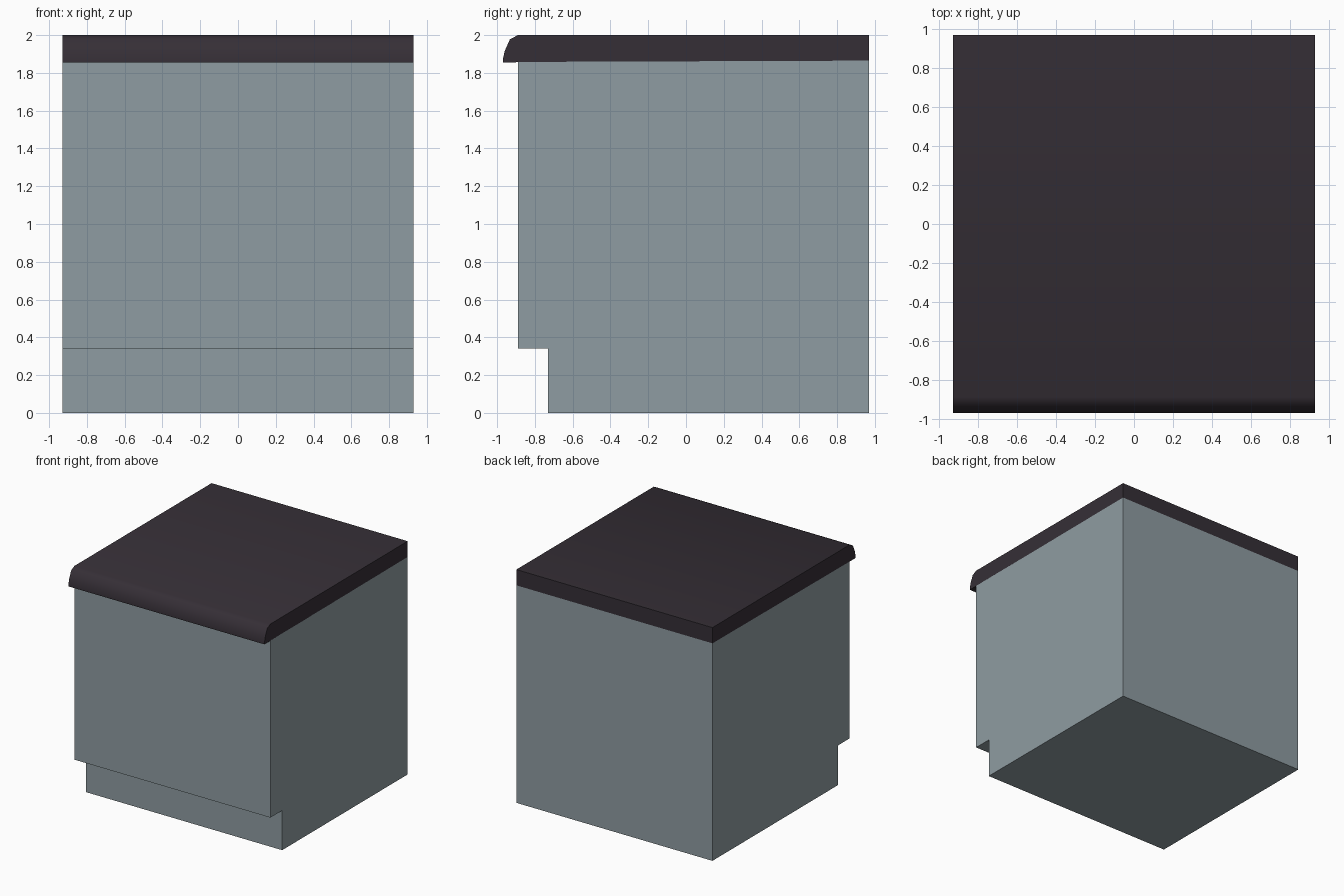
import bpy
import bmesh

if "Cube" in bpy.data.objects:
    bpy.data.objects.remove(bpy.data.objects["Cube"])

HALF_WIDTH = 0.93


def material(name, colour):
    mat = bpy.data.materials.new(name)
    mat.diffuse_color = (*colour, 1.0)
    mat.use_nodes = True
    mat.node_tree.nodes["Principled BSDF"].inputs["Base Color"].default_value = mat.diffuse_color
    return mat


def extrude_profile(name, profile, mat):
    """Extrude a side profile of (y, z) points across the full width."""
    bm = bmesh.new()
    face = bm.faces.new([bm.verts.new((-HALF_WIDTH, y, z)) for y, z in profile])
    result = bmesh.ops.extrude_face_region(bm, geom=[face])
    moved = [v for v in result["geom"] if isinstance(v, bmesh.types.BMVert)]
    bmesh.ops.translate(bm, verts=moved, vec=(2 * HALF_WIDTH, 0, 0))
    bmesh.ops.recalc_face_normals(bm, faces=bm.faces)
    mesh = bpy.data.meshes.new(name)
    bm.to_mesh(mesh)
    bm.free()
    mesh.materials.append(mat)
    obj = bpy.data.objects.new(name, mesh)
    bpy.context.collection.objects.link(obj)
    return obj


grey = material("cabinet grey", (0.275, 0.335, 0.36))
dark = material("worktop dark plum", (0.036, 0.028, 0.037))

# Cabinet body with a recessed toe kick at the front
extrude_profile("cabinet_body", [
    (-0.73, 0.0), (0.97, 0.0), (0.97, 1.865), (-0.89, 1.858),
    (-0.89, 0.34), (-0.73, 0.34)], grey)

# Worktop with a rounded, overhanging front edge
worktop = extrude_profile("worktop", [
    (-0.97, 1.856), (0.97, 1.865), (0.97, 2.0), (-0.89, 2.0),
    (-0.932, 1.978), (-0.96, 1.915), (-0.97, 1.87)], dark)

# Smooth the rounded edge only
bpy.context.view_layer.objects.active = worktop
worktop.select_set(True)
bpy.ops.object.shade_smooth_by_angle(angle=0.8)
